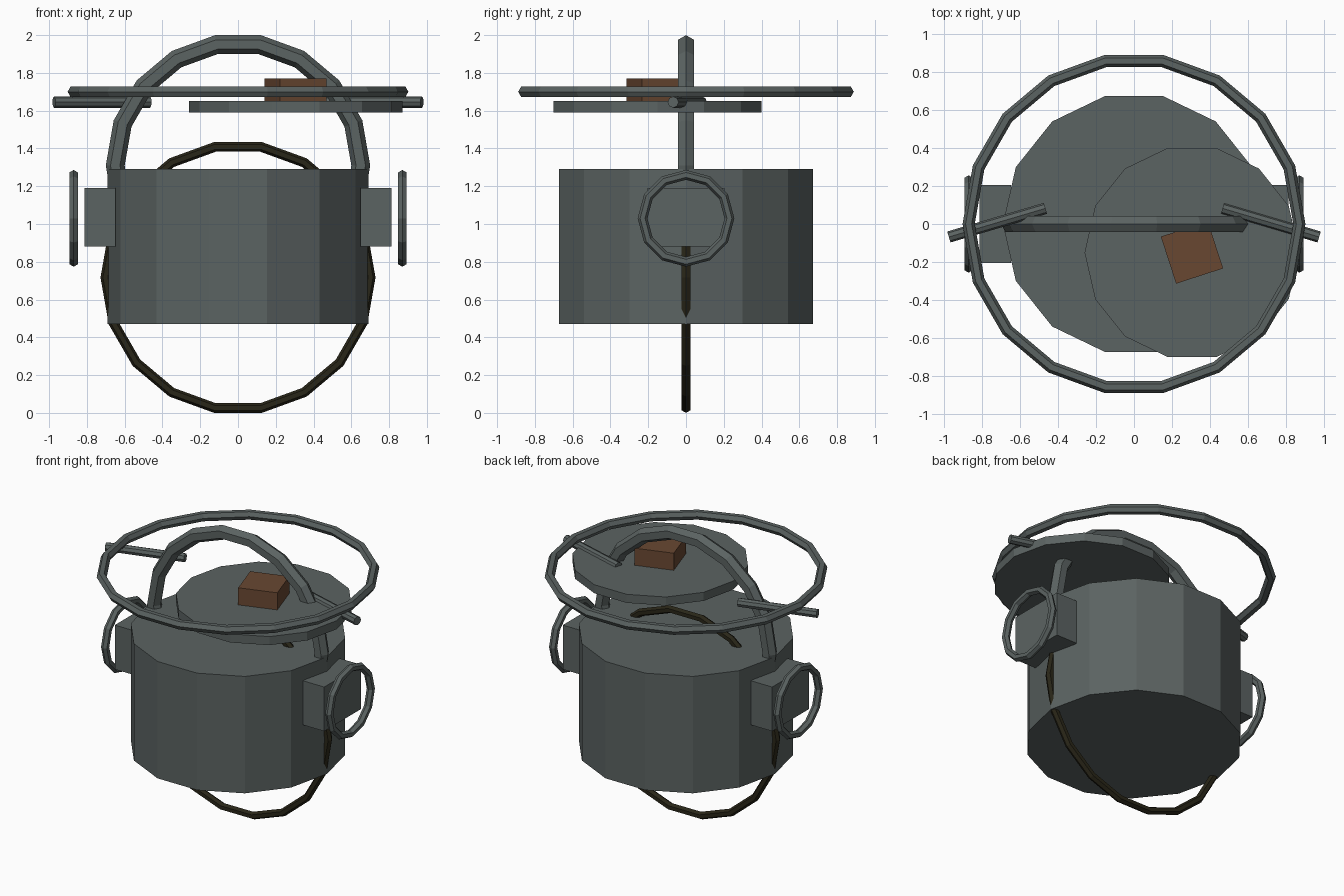
import bpy, math
from mathutils import Matrix

if "Cube" in bpy.data.objects:
    bpy.data.objects.remove(bpy.data.objects["Cube"])


def material(name, rgb):
    m = bpy.data.materials.new(name)
    m.diffuse_color = (*rgb, 1)
    m.use_nodes = True
    m.node_tree.nodes["Principled BSDF"].inputs["Base Color"].default_value = m.diffuse_color
    return m


IRON = material("grey_iron", (0.105, 0.125, 0.122))
WOOD = material("brown_wood", (0.14, 0.064, 0.031))
SOOT = material("dark_soot", (0.022, 0.019, 0.009))


def finish(name, mat):
    ob = bpy.context.object
    ob.name = name
    ob.data.name = name
    ob.data.materials.append(mat)
    return ob


def ring(name, loc, major, minor, sides, mat, rot=(0, 0, 0)):
    bpy.ops.mesh.primitive_torus_add(location=loc, rotation=rot, major_radius=major,
                                     minor_radius=minor, major_segments=sides,
                                     minor_segments=6)
    return finish(name, mat)


def disc(name, loc, radius, depth, sides, mat, rot=(0, 0, 0), turn=0.0):
    bpy.ops.mesh.primitive_cylinder_add(vertices=sides, radius=radius, depth=depth,
                                        location=loc, rotation=rot)
    ob = finish(name, mat)
    ob.data.transform(Matrix.Rotation(turn, 4, 'Z'))
    return ob


def box(name, loc, size, mat, turn=0.0):
    bpy.ops.mesh.primitive_cube_add(size=1, location=loc, rotation=(0, 0, turn))
    ob = finish(name, mat)
    ob.data.transform(Matrix.Diagonal((*size, 1)))
    return ob


Q = math.pi / 2

# Pot body and shifted lid, each with a corner pointing along x
disc("pot_body", (0, 0, 0.88), 0.69, 0.82, 14, IRON, turn=Q)
disc("lid", (0.305, -0.15, 1.62), 0.565, 0.06, 14, IRON, turn=Q)
box("lid_knob", (0.305, -0.15, 1.71), (0.26, 0.26, 0.12), WOOD, math.radians(18))

# Carrying handle, sooty hoop and the floating rim
ring("carry_handle", (0, 0, 1.31), 0.65, 0.05, 18, IRON, (Q, 0, 0))
ring("sooty_hoop", (0, 0, 0.717), 0.702, 0.026, 18, SOOT, (Q, 0, 0))
ring("rim", (0, 0, 1.70), 0.87, 0.032, 18, IRON)

# Side lugs, lug rings and angled rods on both sides
for s, side in ((-1, "left"), (1, "right")):
    box(f"{side}_lug", (s * 0.73, 0, 1.035), (0.165, 0.41, 0.31), IRON)
    ring(f"{side}_lug_ring", (s * 0.87, 0, 1.03), 0.23, 0.026, 12, IRON, (0, Q, 0))
    disc(f"{side}_rod", (s * 0.72, 0.007, 1.645), 0.03, 0.53, 8, IRON,
         (0, Q, -s * math.radians(16.5)))
